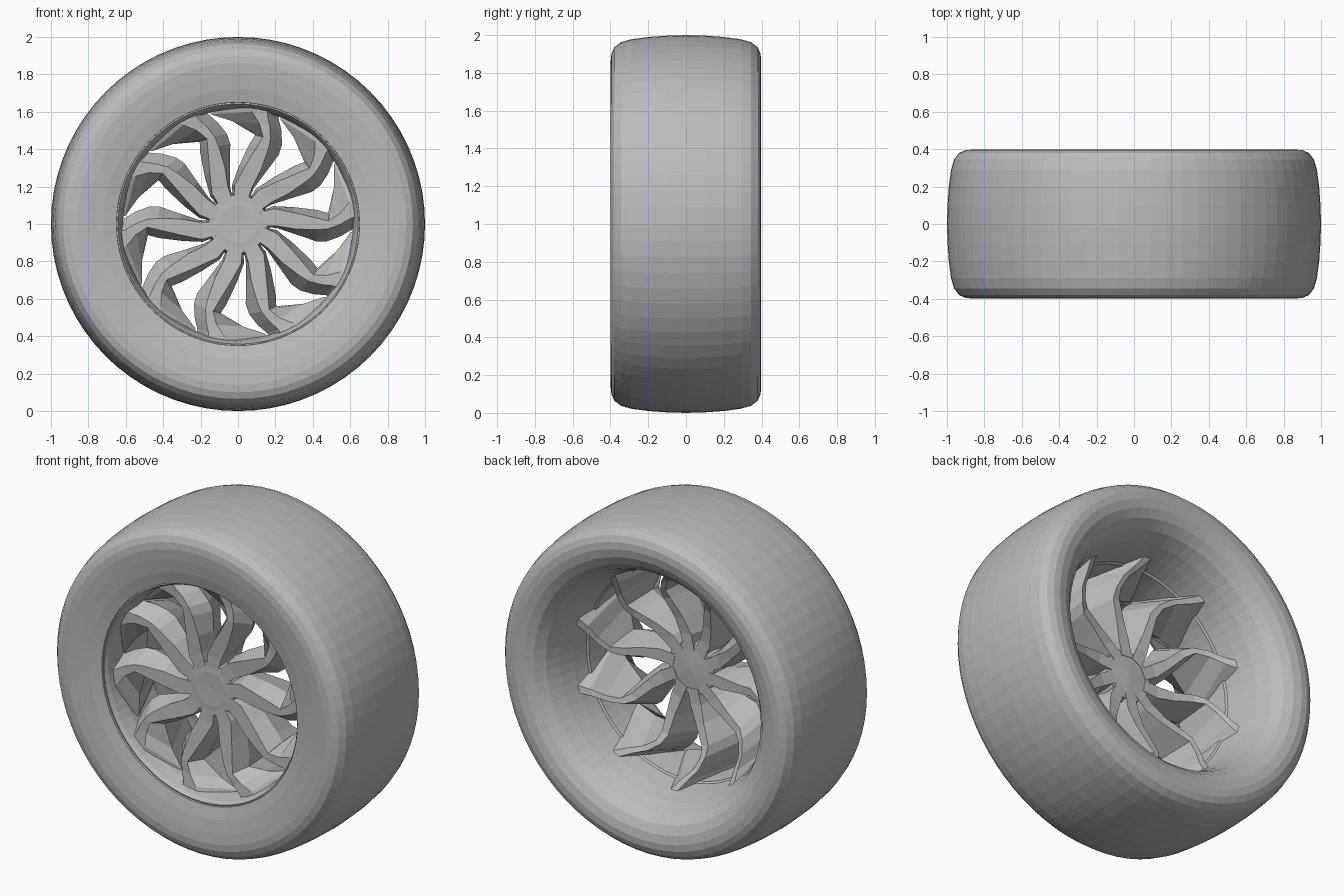
import bpy, bmesh
from math import sin, cos, radians, tau

cube = bpy.data.objects.get("Cube")
if cube:
    bpy.data.objects.remove(cube)

grey = bpy.data.materials.new("mid grey")
grey.use_nodes = True
colour = (0.5, 0.5, 0.5, 1)
grey.diffuse_color = colour
grey.node_tree.nodes["Principled BSDF"].inputs["Base Color"].default_value = colour

SPOKES = 10


def finish(name, bm):
    bmesh.ops.remove_doubles(bm, verts=bm.verts, dist=0.0001)
    bmesh.ops.recalc_face_normals(bm, faces=bm.faces)
    mesh = bpy.data.meshes.new(name)
    bm.to_mesh(mesh)
    bm.free()
    mesh.materials.append(grey)
    obj = bpy.data.objects.new(name, mesh)
    bpy.context.collection.objects.link(obj)


def polar(r, angle, y):
    return (r * cos(angle), y, 1 + r * sin(angle))


def bridge(bm, a, b):
    for i in range(len(a)):
        j = (i + 1) % len(a)
        bm.faces.new((a[i], a[j], b[j], b[i]))


def revolve(name, profile, steps=72):
    """Turn a closed (radius, y) profile around the axle."""
    bm = bmesh.new()
    rings = [[bm.verts.new(polar(r, tau * k / steps, y)) for r, y in profile]
             for k in range(steps)]
    for k in range(steps):
        bridge(bm, rings[k], rings[(k + 1) % steps])
    finish(name, bm)


# Tyre: crowned tread, rounded shoulders, dished front wall, funnel-shaped back
shoulder = [(1.0, 0), (0.997, 0.1), (0.99, 0.2), (0.978, 0.29),
            (0.962, 0.345), (0.935, 0.38), (0.90, 0.395)]
front = [(r, -y) for r, y in reversed(shoulder[1:])]
tyre = (front + shoulder
        + [(0.86, 0.398), (0.81, 0.388), (0.76, 0.362), (0.715, 0.31), (0.68, 0.23),
           (0.655, 0.14), (0.635, 0.04), (0.63, -0.1), (0.65, -0.365),
           (0.72, -0.382), (0.80, -0.394), (0.86, -0.399)])
revolve("tyre", tyre)

# Rim band lining the opening, set slightly behind the tyre wall
revolve("rim_barrel", [(0.66, -0.35), (0.642, -0.355), (0.63, -0.33), (0.615, -0.25),
                       (0.615, -0.1), (0.625, 0.03), (0.66, 0.06)])

# Hub: core that the spoke roots merge into
revolve("hub", [(0, -0.262), (0.10, -0.266), (0.155, -0.262),
                (0.17, -0.15), (0.15, -0.05), (0, -0.04)], steps=40)

# Spoke stations: radius, right edge, front ridge start and end, left edge,
# back ridge, back half width (degrees), front, edge and back depth
stations = [
    (0.12, 102, 103, 137, 138, 120, 17, -0.264, -0.15, -0.045),
    (0.21, 102, 105, 131, 135, 117, 10, -0.266, -0.16, -0.045),
    (0.31, 98, 103, 119, 125, 113, 5, -0.275, -0.17, -0.03),
    (0.43, 95.5, 104, 112, 118, 109, 3, -0.285, -0.18, 0.0),
    (0.485, 97, 105, 110, 115, 110, 2, -0.29, -0.19, 0.03),
    (0.55, 101, 108, 114, 129, 115, 2, -0.29, -0.20, 0.06),
    (0.605, 105, 111, 119, 140, 121, 2, -0.295, -0.21, 0.1),
    (0.66, 106, 112, 122, 141, 125, 2, -0.30, -0.21, 0.14),
]

# Bent ridged spokes, repeated around the axle
bm = bmesh.new()
for n in range(SPOKES):
    turn = tau * n / SPOKES
    loops = []
    for r, right, ridge_a, ridge_b, left, back, half, yf, ye, yb in stations:
        section = [(right, ye), (ridge_a, yf), (ridge_b, yf), (left, ye),
                   (back + half, yb), (back - half, yb)]
        loops.append([bm.verts.new(polar(r, radians(a) + turn, y)) for a, y in section])
    for a, b in zip(loops, loops[1:]):
        bridge(bm, a, b)
    bm.faces.new(loops[0])
    bm.faces.new(loops[-1])
finish("spokes", bm)
